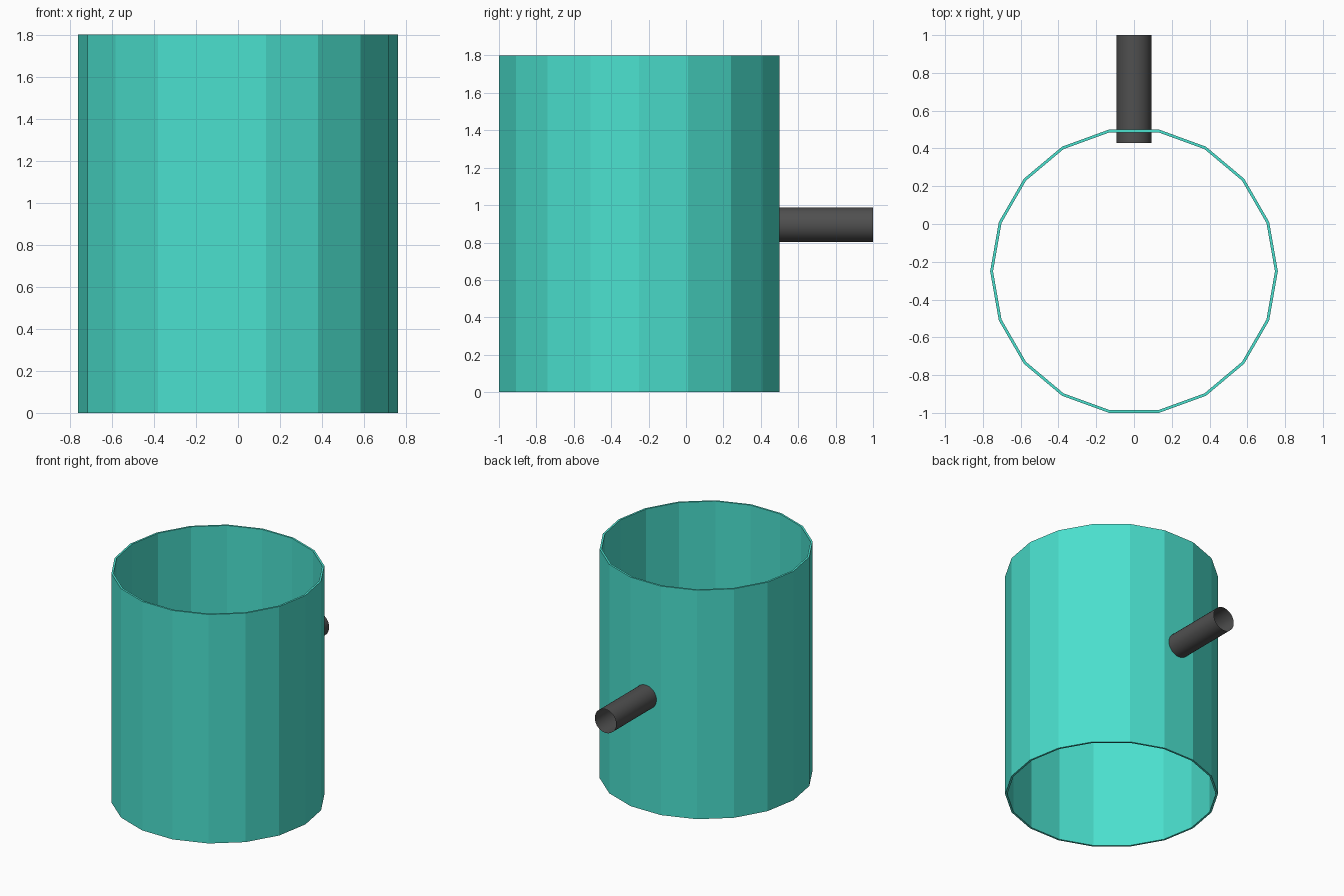
import bpy, bmesh
from math import cos, pi, radians
from mathutils import Matrix

if "Cube" in bpy.data.objects:
    bpy.data.objects.remove(bpy.data.objects["Cube"])


def material(name, color):
    mat = bpy.data.materials.new(name)
    mat.diffuse_color = (*color, 1)
    mat.use_nodes = True
    mat.node_tree.nodes["Principled BSDF"].inputs["Base Color"].default_value = mat.diffuse_color
    return mat


def open_tube(name, sides, radius, length, matrix, mat):
    bm = bmesh.new()
    bmesh.ops.create_cone(bm, cap_ends=False, segments=sides,
                          radius1=radius, radius2=radius, depth=length, matrix=matrix)
    bmesh.ops.recalc_face_normals(bm, faces=bm.faces)
    # an open tube's outward side is the one facing away from its axis
    face = next(iter(bm.faces))
    if face.normal.dot(face.calc_center_median() - matrix.translation) < 0:
        bmesh.ops.reverse_faces(bm, faces=bm.faces)
    mesh = bpy.data.meshes.new(name)
    bm.to_mesh(mesh)
    bm.free()
    mesh.materials.append(mat)
    obj = bpy.data.objects.new(name, mesh)
    bpy.context.collection.objects.link(obj)
    return obj


SIDES = 18
# Body: faceted tube, open at both ends, with a thin wall
turn = Matrix.Rotation(pi / 2, 4, 'Z')  # puts a corner on +x
body = open_tube("body", SIDES, 0.75 / cos(pi / SIDES), 1.8,
                 Matrix.Translation((0, -0.25, 0.9)) @ turn,
                 material("turquoise", (0.07, 0.75, 0.62)))
wall = body.modifiers.new("wall", 'SOLIDIFY')
wall.thickness = 0.015
wall.offset = -1
wall.use_even_offset = True

# Handle: smooth round pipe through the back wall
handle = open_tube("handle", 32, 0.093, 0.57,
                   Matrix.Translation((0, 0.715, 0.895)) @ Matrix.Rotation(radians(90), 4, 'X'),
                   material("dark_grey", (0.08, 0.08, 0.08)))
handle.data.shade_smooth()
